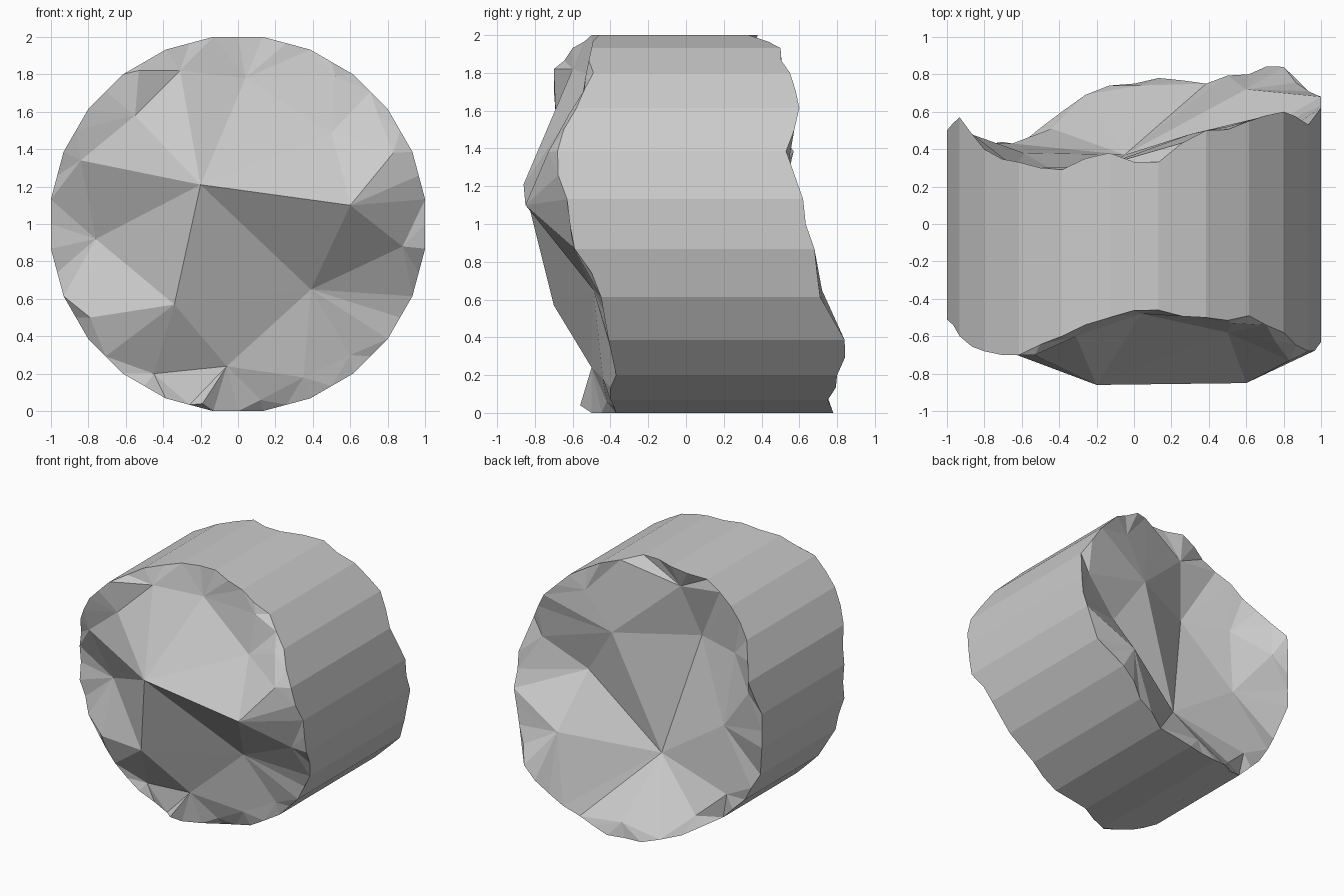
import bpy, bmesh, math, random
from mathutils import Vector
from mathutils.geometry import delaunay_2d_cdt

if "Cube" in bpy.data.objects:
    bpy.data.objects.remove(bpy.data.objects["Cube"])

random.seed(4)
SIDES = 24
R = 1 / math.cos(math.radians(7.5))

# Depth (y) of each broken rim at the 24 corners, clockwise from top centre
front_rim = [-.46, -.50, -.49, -.58, -.68, -.63, -.59, -.45, -.41, -.37, -.40, -.37,
             -.50, -.47, -.48, -.48, -.50, -.51, -.51, -.60, -.68, -.70, -.60, -.50]
back_rim = [.33, .50, .55, .60, .53, .62, .68, .71, .84, .80, .75, .78,
            .74, .60, .42, .42, .42, .50, .50, .57, .40, .33, .29, .38]

# Inner fracture points (x, z, y)
front_pts = [(-.20, 1.21, -.86), (.60, 1.10, -.85), (.39, .65, -.49), (.83, 1.38, -.73),
             (.88, .88, -.60), (-.84, 1.34, -.62), (.04, 1.78, -.48), (.50, 1.49, -.58),
             (-.55, 1.58, -.69), (-.31, 1.82, -.60), (-.53, 1.82, -.70), (-.76, .92, -.44),
             (-.79, .50, -.54), (-.34, .57, -.70), (-.06, .24, -.50), (-.45, .20, -.47),
             (.35, .18, -.44), (.12, .06, -.42), (.60, .30, -.39), (-.19, .04, -.56),
             (.52, 1.79, -.53), (.75, 1.58, -.62)]
back_pts = [(-.05, .53, .37), (-.27, 1.43, .19), (.30, 1.41, .48), (.54, 1.04, .42),
            (.86, 1.25, .53), (.60, .65, .72), (-.59, .89, .38), (-.63, 1.43, .30),
            (-.65, .39, .43), (.03, .11, .74), (-.44, .20, .51),
            (-.87, 1.25, .48), (.50, 1.70, .52), (-.17, 1.83, .31)]
# Ridges that must stay as edges (point numbers in the lists above)
front_ridges = [(0, 5), (0, 6), (0, 7), (0, 1), (0, 2), (0, 13), (0, 14), (13, 14),
                (13, 15), (14, 15), (6, 7), (7, 1), (5, 8)]
back_ridges = [(0, 1), (0, 2), (0, 3), (0, 5), (0, 6), (0, 8), (0, 9), (3, 5)]


def corner(i):
    a = math.radians(7.5 + 15 * i)
    return Vector((R * math.sin(a), 1 + R * math.cos(a)))


def rim_points(depths):
    """Rim corners plus a jittered chip point between neighbours."""
    pts = []
    for i in range(SIDES):
        j = (i + 1) % SIDES
        p, q = corner(i), corner(j)
        pts.append((p.x, p.y, depths[i]))
        m = (p + q) / 2
        pts.append((m.x, m.y, (depths[i] + depths[j]) / 2 + random.uniform(-.025, .025)))
    return pts


def add_end(bm, depths, inner, ridges):
    """Triangulated fracture surface; returns its rim vertices."""
    rim = rim_points(depths)
    n = len(rim)
    pts = rim + inner
    edges = [(i, (i + 1) % n) for i in range(n)] + [(n + i, n + j) for i, j in ridges
                                                    if (i, j) != (0, 14)]
    res = delaunay_2d_cdt([Vector(p[:2]) for p in pts], edges, [], 1, 1e-5, True)
    verts = [bm.verts.new((x, y, z)) for x, z, y in pts]
    for f in res[2]:
        ids = [res[3][k][0] for k in f]
        bm.faces.new([verts[k] for k in ids])
    return verts[:n]


bm = bmesh.new()
# Broken ends
a = add_end(bm, front_rim, front_pts, front_ridges)
b = add_end(bm, back_rim, back_pts, back_ridges)
# Round outer wall
for i in range(len(a)):
    j = (i + 1) % len(a)
    bm.faces.new((a[i], a[j], b[j], b[i]))
bmesh.ops.recalc_face_normals(bm, faces=bm.faces)

mesh = bpy.data.meshes.new("broken_column_drum")
bm.to_mesh(mesh)
bm.free()
obj = bpy.data.objects.new("broken_column_drum", mesh)
bpy.context.collection.objects.link(obj)
